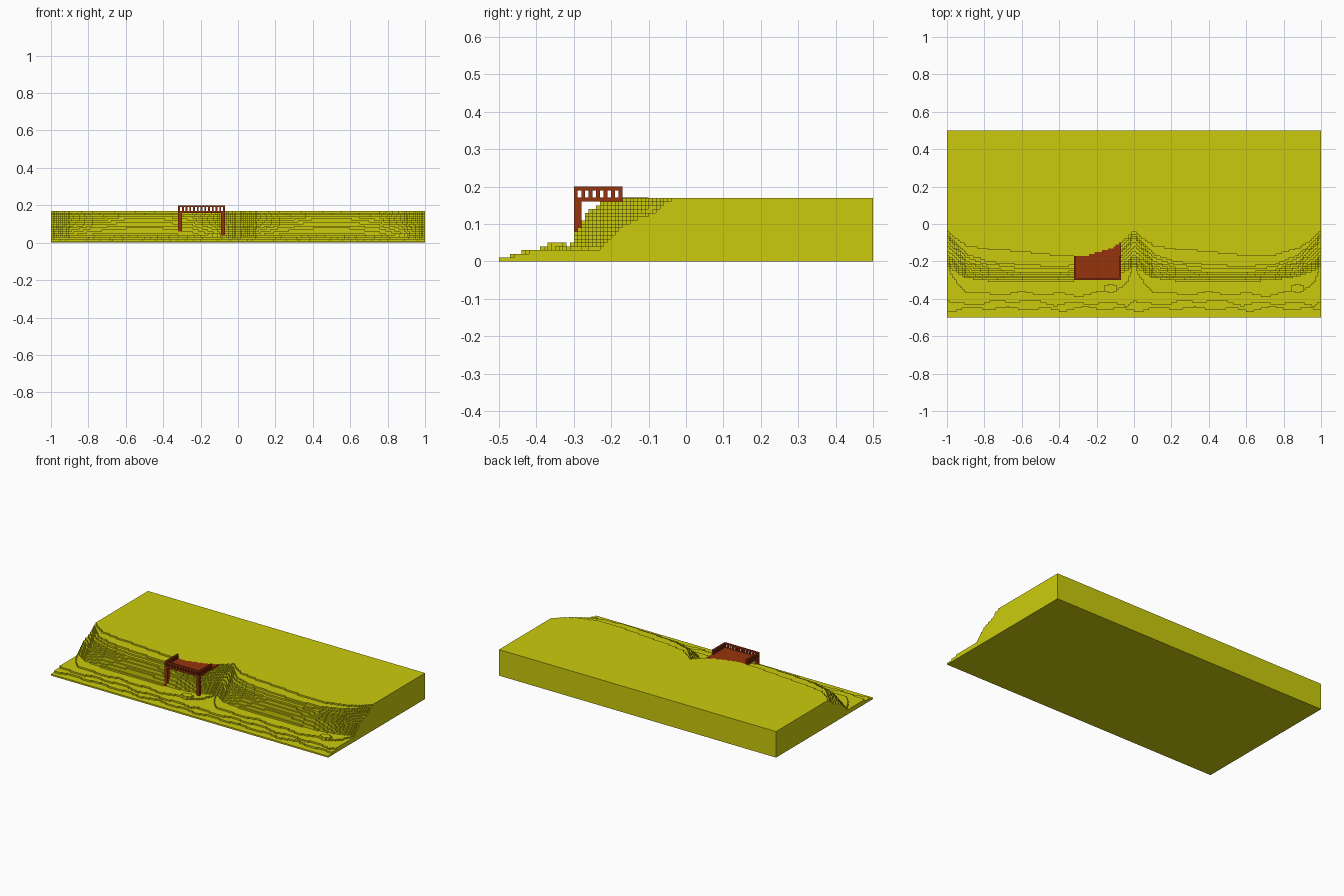
import bpy, bmesh, math
from itertools import groupby

cube = bpy.data.objects.get("Cube")
if cube:
    bpy.data.objects.remove(cube, do_unlink=True)

S = 0.01                 # block size
NX, NY = 200, 100        # blocks across and deep


def material(name, rgb):
    m = bpy.data.materials.new(name)
    m.use_nodes = True
    m.diffuse_color = (*rgb, 1)
    m.node_tree.nodes["Principled BSDF"].inputs["Base Color"].default_value = (*rgb, 1)
    return m


GRASS = material("grass yellow", (0.60, 0.60, 0.004))
WOOD = material("red brown wood", (0.30, 0.034, 0.004))


def add_object(name, bm, mat):
    bmesh.ops.remove_doubles(bm, verts=bm.verts, dist=1e-5)
    bmesh.ops.recalc_face_normals(bm, faces=bm.faces)
    me = bpy.data.meshes.new(name)
    bm.to_mesh(me)
    bm.free()
    me.materials.append(mat)
    ob = bpy.data.objects.new(name, me)
    bpy.context.collection.objects.link(ob)
    return ob


def quad(bm, *pts):
    bm.faces.new([bm.verts.new(p) for p in pts])


def add_box(bm, x0, x1, y0, y1, z0, z1):
    vs = bmesh.ops.create_cube(bm, size=1)["verts"]
    for v in vs:
        v.co = (x1 if v.co.x > 0 else x0, y1 if v.co.y > 0 else y0, z1 if v.co.z > 0 else z0)


# Slope sections along one bay: position, then the y where each level begins
LEVELS = (2, 3, 4, 5, 10, 14, 16, 17)
SECTIONS = [
    (0.00, (-.46, -.41, -.23, -.22, -.17, -.07, -.055, -.04)),
    (0.04, (-.46, -.43, -.30, -.25, -.19, -.12, -.09, -.075)),
    (0.10, (-.455, -.43, -.36, -.29, -.25, -.20, -.16, -.115)),
    (0.22, (-.45, -.42, -.38, -.305, -.275, -.235, -.20, -.135)),
    (0.40, (-.455, -.41, -.37, -.31, -.285, -.26, -.22, -.15)),
    (0.60, (-.46, -.43, -.38, -.31, -.285, -.26, -.23, -.17)),
    (0.76, (-.45, -.42, -.38, -.30, -.275, -.245, -.215, -.165)),
    (0.88, (-.455, -.425, -.36, -.28, -.25, -.20, -.165, -.13)),
    (0.96, (-.46, -.43, -.32, -.25, -.20, -.13, -.10, -.08)),
]
SECTIONS.append((1.0, SECTIONS[0][1]))


def level_starts(i):
    """Block row where each level from 2 to 17 begins, for column i."""
    u = ((i + 0.5) * S) % 1.0
    a, b = next((p, q) for p, q in zip(SECTIONS, SECTIONS[1:]) if u <= q[0])
    t = (u - a[0]) / (b[0] - a[0])
    ys = [p + (q - p) * t for p, q in zip(a[1], b[1])]
    rows = []
    for k in range(2, 18):
        n = next(n for n in range(len(LEVELS) - 1) if k <= LEVELS[n + 1])
        f = (k - LEVELS[n]) / (LEVELS[n + 1] - LEVELS[n])
        y = ys[n] + (ys[n + 1] - ys[n]) * f
        if k < 5:                                   # gentle waviness on the beach
            y += 0.008 * math.sin(u * 31 + k * 2)
        rows.append(round((y + 0.5) / S))
    return rows


def column(i):
    starts = level_starts(i)
    u = ((i + 0.5) * S) % 1.0
    col = []
    for j in range(NY):
        h = 1 + sum(s <= j for s in starts)
        y = -0.5 + (j + 0.5) * S
        if ((u - 0.875) / 0.04) ** 2 + ((y + 0.345) / 0.022) ** 2 < 1:
            h = max(h, 5)                           # small mound at the foot
        col.append(h)
    return col


def runs(values):
    j = 0
    for v, g in groupby(values):
        n = len(list(g))
        yield v, j * S - 0.5, (j + n) * S - 0.5
        j += n


# Terraced hillside: tops, step fronts and side walls of the block columns
bm = bmesh.new()
columns = [column(i) for i in range(NX)]
empty = [0] * NY
for i, col in enumerate(columns):
    x0, x1 = -1 + i * S, -1 + (i + 1) * S
    below = 0
    for h, y0, y1 in runs(col):
        z, zb = h * S, below * S
        quad(bm, (x0, y0, z), (x1, y0, z), (x1, y1, z), (x0, y1, z))
        quad(bm, (x0, y0, zb), (x1, y0, zb), (x1, y0, z), (x0, y0, z))
        below = h
    quad(bm, (x1, .5, 0), (x0, .5, 0), (x0, .5, below * S), (x1, .5, below * S))
    quad(bm, (x0, -.5, 0), (x0, .5, 0), (x1, .5, 0), (x1, -.5, 0))
padded = [empty] + columns + [empty]
for i in range(NX + 1):
    x = -1 + i * S
    for (ha, hb), y0, y1 in runs(list(zip(padded[i], padded[i + 1]))):
        if ha != hb:
            za, zb = ha * S, hb * S
            quad(bm, (x, y0, za), (x, y1, za), (x, y1, zb), (x, y0, zb))
add_object("terraced_hillside", bm, GRASS)

# Deck boards: flat slab whose back follows the edge of the plateau
X0, X1, Y0, Y1 = -0.32, -0.07, -0.30, -0.17
bm = bmesh.new()
outline = [(X1, Y0), (X0, Y0)]
for i in range(68, 93):
    back = level_starts(i)[-1] * S - 0.5
    outline += [(-1 + i * S, back), (-1 + (i + 1) * S, back)]
face = bm.faces.new([bm.verts.new((x, y, 0.16)) for x, y in outline])
ext = bmesh.ops.extrude_face_region(bm, geom=[face])["geom"]
for v in ext:
    if isinstance(v, bmesh.types.BMVert):
        v.co.z = 0.1702
bmesh.ops.remove_doubles(bm, verts=bm.verts, dist=1e-5)
add_object("deck", bm, WOOD)

# Railing: top bars and one-block balusters on three sides
bm = bmesh.new()
add_box(bm, X0, X1, Y0, Y0 + S, 0.19, 0.20)
for n in range(13):
    x = X0 + n * 2 * S
    add_box(bm, x, x + S, Y0, Y0 + S, 0.17, 0.19)
for x in (X0, X1 - S):
    add_box(bm, x, x + S, Y0 + S, Y1, 0.19, 0.20)
    for n in range(1, 7):
        y = Y0 + n * 2 * S
        add_box(bm, x, x + S, y, y + S, 0.17, 0.19)
add_object("railing", bm, WOOD)

# Front legs
for name, x in (("right_leg", X0), ("left_leg", X1 - 2 * S)):
    bm = bmesh.new()
    add_box(bm, x, x + 2 * S, Y0, Y0 + 2 * S, 0.025, 0.16)
    add_object(name, bm, WOOD)
